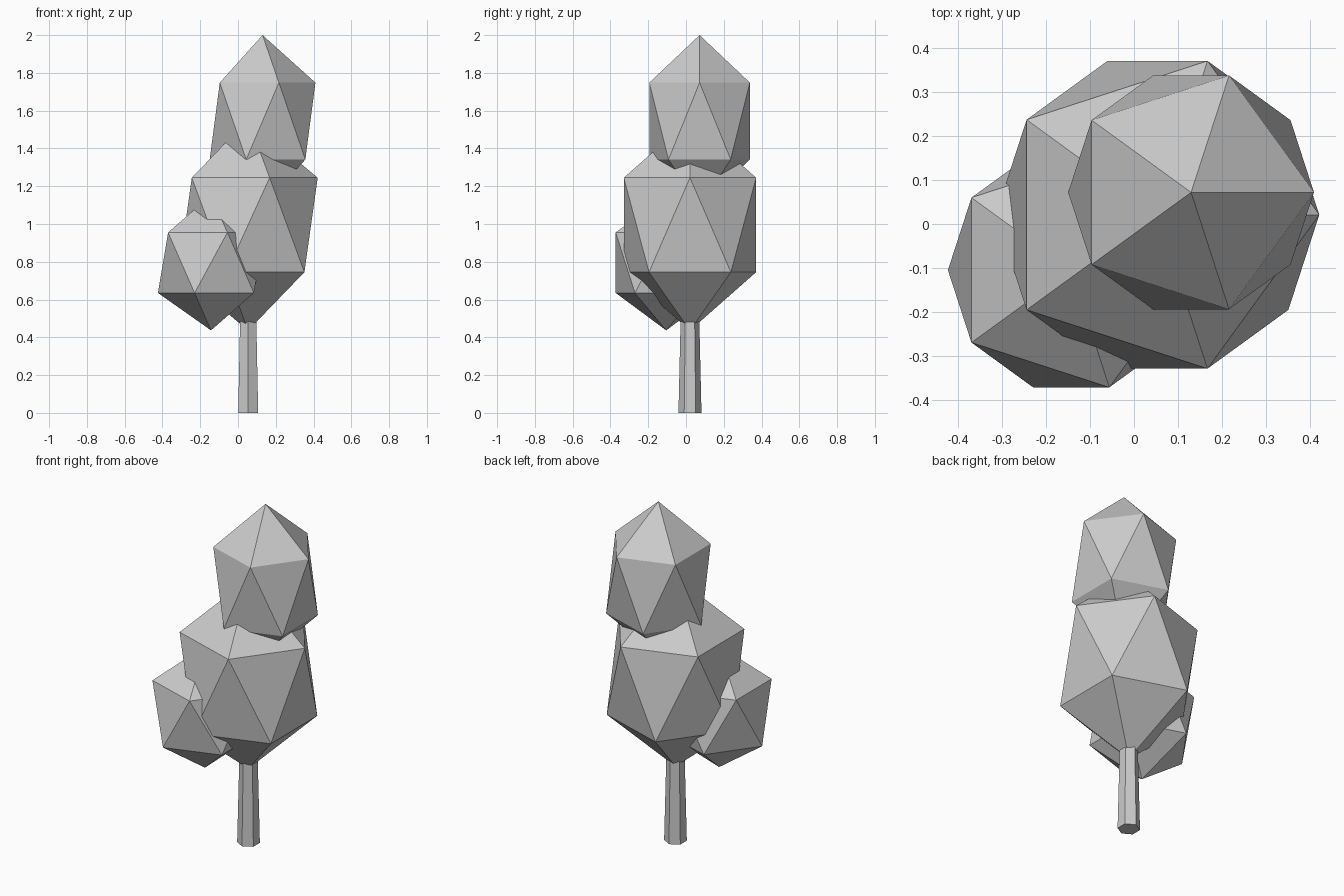
import bpy

if "Cube" in bpy.data.objects:
    bpy.data.objects.remove(bpy.data.objects["Cube"])

# One plain grey for the whole tree
grey = bpy.data.materials.new("plain_grey")
grey.diffuse_color = (0.6, 0.6, 0.6, 1)
grey.use_nodes = True
grey.node_tree.nodes["Principled BSDF"].inputs["Base Color"].default_value = grey.diffuse_color


def finish(name):
    ob = bpy.context.object
    ob.name = name
    ob.data.materials.append(grey)
    return ob


def leaf_clump(name, centre, radius, half_height):
    """Faceted icosahedron stretched upward."""
    bpy.ops.mesh.primitive_ico_sphere_add(subdivisions=1, radius=1, location=centre)
    ob = finish(name)
    ob.scale = (radius, radius, half_height)


# Six-sided tapering trunk, running up into the lower foliage
bpy.ops.mesh.primitive_cone_add(vertices=6, radius1=0.061, radius2=0.047,
                                depth=0.6, location=(0.054, 0.021, 0.3))
finish("trunk")

# Foliage
leaf_clump("main_foliage", (0.0535, 0.021, 0.995), 0.412, 0.559)
leaf_clump("top_foliage", (0.13, 0.072, 1.545), 0.313, 0.455)
leaf_clump("side_foliage", (-0.143, -0.105, 0.795), 0.314, 0.358)
